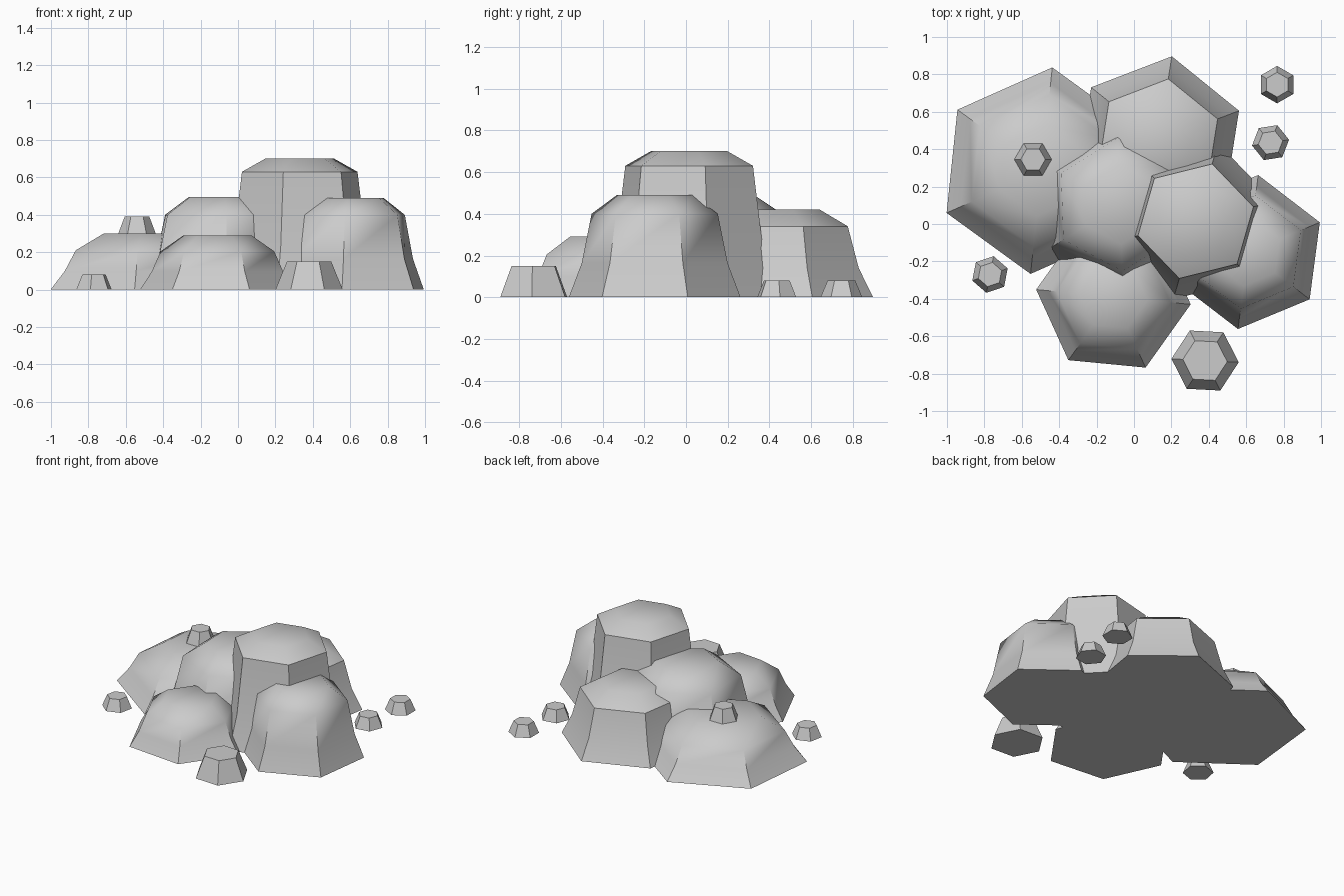
import bpy, bmesh
from math import cos, sin, radians

if "Cube" in bpy.data.objects:
    bpy.data.objects.remove(bpy.data.objects["Cube"])


def hex_rock(name, x, y, rot, rings):
    """Closed six-sided rock lofted through (radius, height) rings."""
    bm = bmesh.new()
    loops = []
    for r, z in rings:
        angles = [radians(rot + 60 * i) for i in range(6)]
        loops.append([bm.verts.new((r * cos(a), r * sin(a), z)) for a in angles])
    for lo, hi in zip(loops, loops[1:]):
        for i in range(6):
            j = (i + 1) % 6
            bm.faces.new((lo[i], lo[j], hi[j], hi[i]))
    bm.faces.new(loops[0][::-1])
    bm.faces.new(loops[-1])
    mesh = bpy.data.meshes.new(name)
    bm.to_mesh(mesh)
    bm.free()
    ob = bpy.data.objects.new(name, mesh)
    ob.location = (x, y, 0)
    bpy.context.collection.objects.link(ob)
    bpy.ops.object.select_all(action='DESELECT')
    ob.select_set(True)
    bpy.context.view_layer.objects.active = ob
    bpy.ops.object.shade_smooth_by_angle(angle=radians(42))
    return ob


# Large boulders: name, x, y, rotation, radius, height, shoulder height
boulders = [
    ("left_boulder", -0.495, 0.285, 24, 0.555, 0.30, 0.21),
    ("back_boulder", 0.13, 0.44, 21, 0.462, 0.42, 0.34),
    ("centre_boulder", -0.075, 0.105, 32, 0.485, 0.495, 0.40),
    ("tall_boulder", 0.33, 0.015, 14, 0.433, 0.70, 0.63),
    ("right_boulder", 0.61, -0.15, 22.5, 0.415, 0.49, 0.40),
    ("front_boulder", -0.11, -0.39, -5.5, 0.415, 0.29, 0.205),
]
for name, x, y, rot, r, h, shoulder in boulders:
    hex_rock(name, x, y, rot,
             [(r, 0), (0.85 * r, h / 3), (0.735 * r, shoulder), (0.44 * r, h)])

# Small stones: name, x, y, rotation, radius, base height, top height
stones = [
    ("front_stone", 0.38, -0.73, -3, 0.18, 0, 0.15),
    ("left_stone", -0.77, -0.27, 19, 0.10, 0, 0.08),
    ("far_back_stone", 0.765, 0.745, 30, 0.10, 0, 0.08),
    ("back_stone", 0.73, 0.435, 9, 0.10, 0, 0.08),
    ("perched_stone", -0.54, 0.345, 0, 0.10, 0.30, 0.39),
]
for name, x, y, rot, r, z0, z1 in stones:
    hex_rock(name, x, y, rot, [(r, z0), (0.66 * r, z1)])
